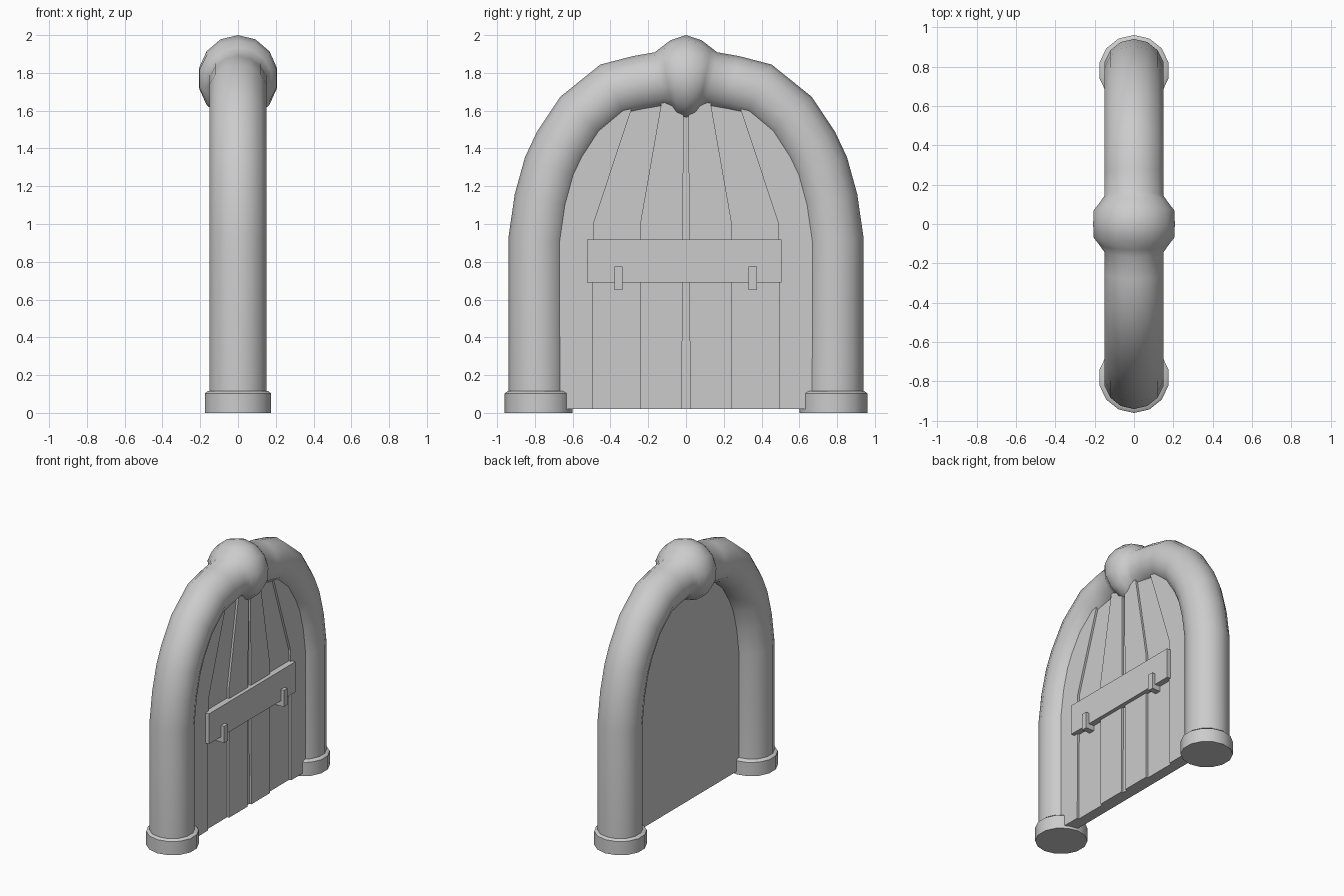
import bpy, bmesh, math
from mathutils import Vector

if "Cube" in bpy.data.objects:
    bpy.data.objects.remove(bpy.data.objects["Cube"])

SIDES = 14


def finish(bm, name, smooth=False):
    bmesh.ops.recalc_face_normals(bm, faces=bm.faces)
    mesh = bpy.data.meshes.new(name)
    bm.to_mesh(mesh)
    bm.free()
    obj = bpy.data.objects.new(name, mesh)
    bpy.context.collection.objects.link(obj)
    if smooth:
        bpy.ops.object.select_all(action='DESELECT')
        obj.select_set(True)
        bpy.context.view_layer.objects.active = obj
        bpy.ops.object.shade_smooth_by_angle(angle=math.radians(40))
    return obj


def loft(rings, name):
    """Skin a list of vertex rings and cap both ends."""
    bm = bmesh.new()
    loops = [[bm.verts.new(p) for p in ring] for ring in rings]
    for a, b in zip(loops, loops[1:]):
        for i in range(len(a)):
            j = (i + 1) % len(a)
            bm.faces.new((a[i], a[j], b[j], b[i]))
    bm.faces.new(loops[0])
    bm.faces.new(loops[-1])
    return finish(bm, name, True)


def slab(outline, x0, x1, name):
    """Extrude a (y, z) outline between two x planes."""
    bm = bmesh.new()
    face = bm.faces.new([bm.verts.new((x0, y, z)) for y, z in outline])
    out = bmesh.ops.extrude_face_region(bm, geom=[face])
    for v in out['geom']:
        if isinstance(v, bmesh.types.BMVert):
            v.co.x = x1
    return finish(bm, name)


def box(y0, y1, z0, z1, x0, x1, name):
    return slab([(y0, z0), (y1, z0), (y1, z1), (y0, z1)], x0, x1, name)


# Arch tube with swollen keystone: y, z, x radius, in-plane radius
R = 0.155
half = [(.785, .03, R, R), (.785, .92, R, R), (.755, 1.126, R, R),
        (.707, 1.30, R, R), (.655, 1.41, R, R), (.55, 1.57, R, R),
        (.385, 1.705, R, R), (.25, 1.737, R, R), (.135, 1.757, R, R),
        (.10, 1.765, .18, .173), (.065, 1.77, .21, .203)]
path = half + [(0, 1.7725, .213, .2275)] + [(-y, z, a, b) for y, z, a, b in reversed(half)]
rings = []
for k, (y, z, rx, rn) in enumerate(path):
    p, q = path[max(k - 1, 0)], path[min(k + 1, len(path) - 1)]
    here = Vector((y, z))
    d0, d1 = here - Vector(p[:2]), Vector(q[:2]) - here
    t = (d0.normalized() + d1.normalized()).normalized()
    n = Vector((t.y, -t.x))
    ring = []
    for i in range(SIDES):
        a = 2 * math.pi * i / SIDES
        ring.append((rx * math.sin(a), y + n.x * rn * math.cos(a), z + n.y * rn * math.cos(a)))
    rings.append(ring)
loft(rings, "arch_tube")

# Feet with chamfered rim
for s, side in ((1, "back"), (-1, "front")):
    rings = [[(r * math.sin(2 * math.pi * i / SIDES),
               s * (.78 + r * math.cos(2 * math.pi * i / SIDES)), z) for i in range(SIDES)]
             for r, z in ((.18, 0), (.18, .103), (.165, .115))]
    loft(rings, "foot_" + side)

# Door panel filling the arch
edge = [(.7, .02), (.7, .92), (.72, 1.126), (.69, 1.30), (.645, 1.41),
        (.55, 1.56), (.385, 1.69), (.135, 1.745)]
slab(edge + [(-y, z) for y, z in reversed(edge)], 0, .08, "door_panel")

# Raised planks, mirrored about the centre gap
outer = [(.495, .02)] + edge[:6] + [(.42, 1.66), (.265, 1.68), (.49, 1.0)]
inner = [(.022, .02), (.243, .02), (.243, 1.0), (.12, 1.70), (.012, 1.70)]
for s, side in ((1, "back"), (-1, "front")):
    for shape, label in ((outer, "outer"), (inner, "inner")):
        slab([(s * y, z) for y, z in shape], .08, .096, f"{label}_plank_{side}")

# Cross bar and its brackets
box(-.525, .505, .69, .918, .075, .125, "cross_bar")
for y, side in ((-.357, "front"), (.353, "back")):
    box(y - .022, y + .022, .65, .775, .075, .15, "bracket_" + side)
